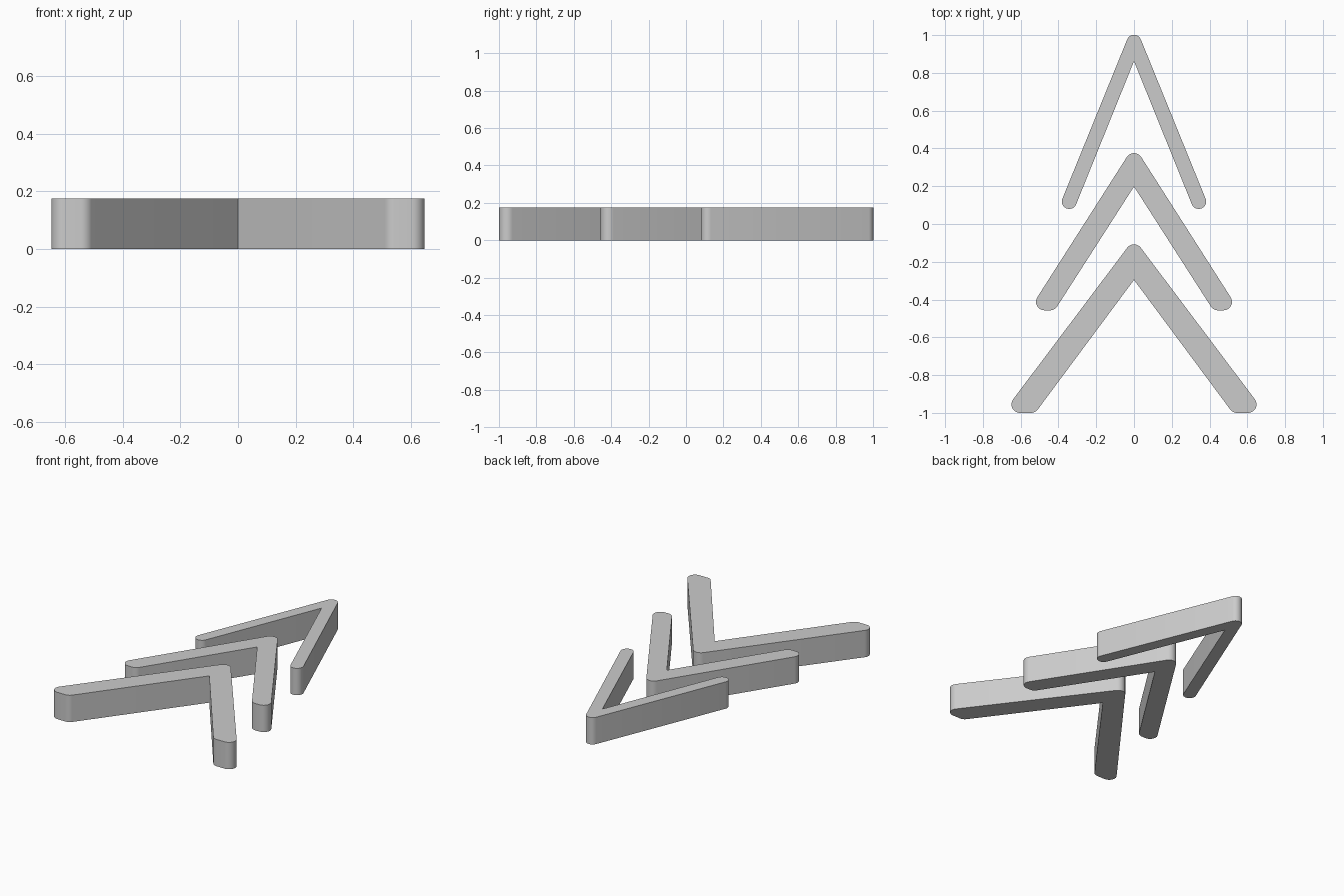
import bpy, bmesh, math
from mathutils import Vector

if "Cube" in bpy.data.objects:
    bpy.data.objects.remove(bpy.data.objects["Cube"], do_unlink=True)

HEIGHT = 0.175
STEPS = 10

grey = bpy.data.materials.new("light grey")
grey.use_nodes = True
grey.diffuse_color = (0.6, 0.6, 0.6, 1)
grey.node_tree.nodes["Principled BSDF"].inputs["Base Color"].default_value = (0.6, 0.6, 0.6, 1)


def fillet(prev, corner, nxt, radius):
    """Points of a round arc that replaces a corner."""
    a, b = (prev - corner).normalized(), (nxt - corner).normalized()
    half = a.angle(b) / 2
    centre = corner + (a + b).normalized() * (radius / math.sin(half))
    start = corner + a * (radius / math.tan(half)) - centre
    end = corner + b * (radius / math.tan(half)) - centre
    total = math.pi - 2 * half
    return [centre + (start * math.sin((1 - t) * total) + end * math.sin(t * total)) / math.sin(total)
            for t in (i / STEPS for i in range(STEPS + 1))]


def chevron(name, tip, notch, foot, outer, inner, radius):
    """Upright prism with a rounded tip, sharp notch and rounded feet."""
    corners = [Vector(p) for p in ((0, tip), (-outer, foot), (-inner, foot),
                                   (0, notch), (inner, foot), (outer, foot))]
    outline = []
    for i, c in enumerate(corners):
        if i == 3:
            outline.append(c)
        else:
            outline += fillet(corners[i - 1], c, corners[(i + 1) % len(corners)], radius)
    bm = bmesh.new()
    base = bm.faces.new([bm.verts.new((p.x, p.y, 0)) for p in outline])
    top = bmesh.ops.extrude_face_region(bm, geom=[base], use_keep_orig=True)["geom"]
    bmesh.ops.translate(bm, vec=(0, 0, HEIGHT),
                        verts=[v for v in top if isinstance(v, bmesh.types.BMVert)])
    bmesh.ops.recalc_face_normals(bm, faces=bm.faces)
    mesh = bpy.data.meshes.new(name)
    bm.to_mesh(mesh)
    bm.free()
    mesh.materials.append(grey)
    obj = bpy.data.objects.new(name, mesh)
    bpy.context.collection.objects.link(obj)
    bpy.ops.object.select_all(action='DESELECT')
    obj.select_set(True)
    bpy.context.view_layer.objects.active = obj
    bpy.ops.object.shade_smooth_by_angle(angle=math.radians(30))


# Narrow, middle and wide chevrons from back to front
chevron("back_chevron", 1.066, 0.862, 0.08, 0.401, 0.316, 0.039)
chevron("middle_chevron", 0.414, 0.198, -0.457, 0.556, 0.42, 0.045)
chevron("front_chevron", -0.078, -0.296, -1.0, 0.694, 0.523, 0.045)
